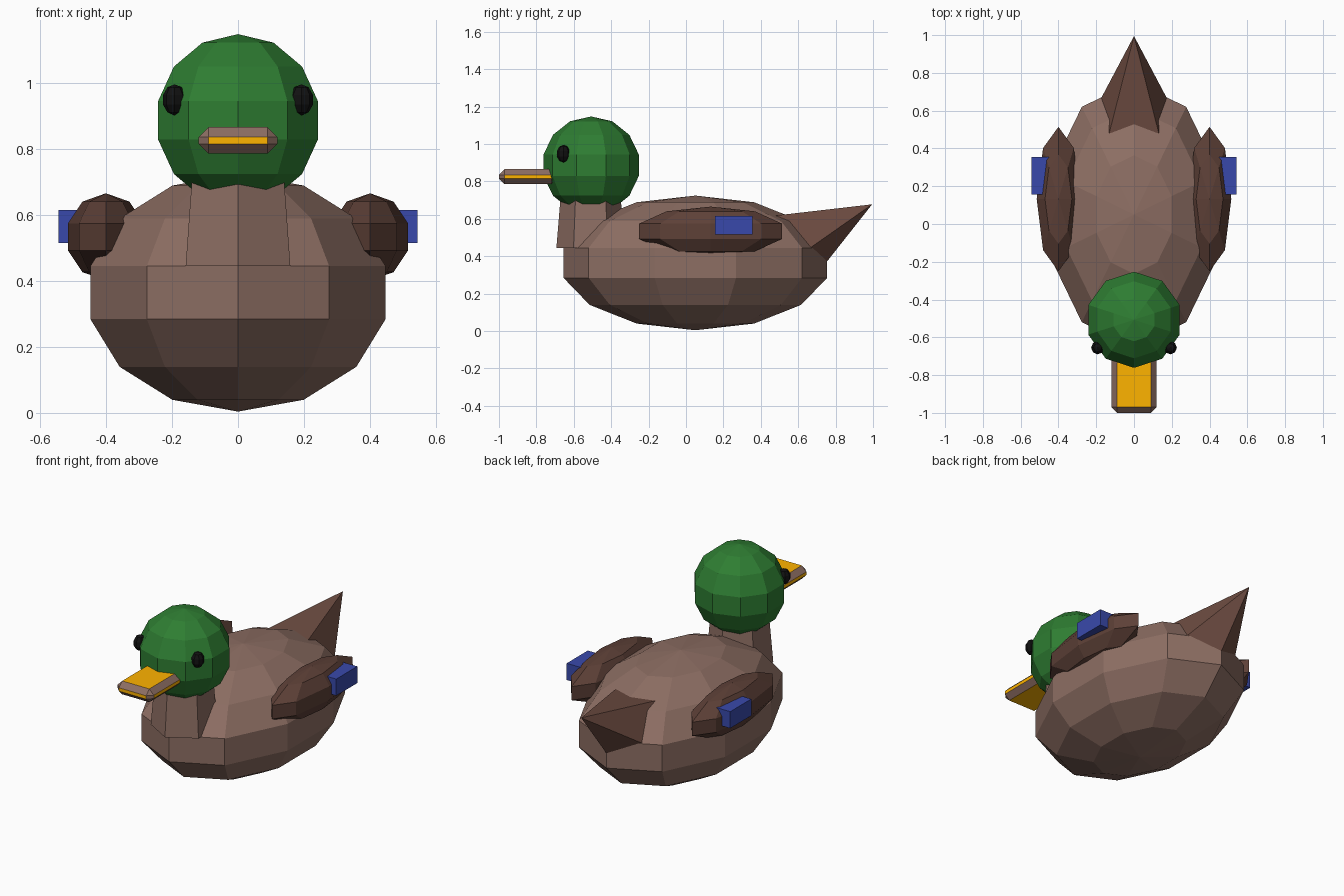
import bpy
import math

if "Cube" in bpy.data.objects:
    bpy.data.objects.remove(bpy.data.objects["Cube"])


def material(name, hexcode):
    def lin(c):
        return c / 12.92 if c <= 0.04045 else ((c + 0.055) / 1.055) ** 2.4
    mat = bpy.data.materials.new(name)
    rgb = [lin(int(hexcode[i:i + 2], 16) / 255) for i in (0, 2, 4)]
    mat.diffuse_color = (*rgb, 1)
    mat.use_nodes = True
    mat.node_tree.nodes["Principled BSDF"].inputs["Base Color"].default_value = mat.diffuse_color
    return mat


def finish(name, mat):
    obj = bpy.context.object
    obj.name = name
    obj.data.materials.append(mat)
    return obj


def ball(name, loc, radii, segments, rings, mat, rot=(0, 0, 0)):
    bpy.ops.mesh.primitive_uv_sphere_add(segments=segments, ring_count=rings, radius=1,
                                         location=loc, rotation=rot)
    bpy.context.object.scale = radii
    return finish(name, mat)


def box(name, loc, size, mat, rot=(0, 0, 0)):
    bpy.ops.mesh.primitive_cube_add(size=1, location=loc, rotation=rot)
    obj = finish(name, mat)
    obj.scale = size
    return obj


brown = material("brown", "8D6E63")
dark_brown = material("dark_brown", "5D4037")
tail_brown = material("tail_brown", "6D4C41")
green = material("green", "2E7D32")
yellow = material("yellow", "FFB300")
blue = material("blue", "3949AB")
black = material("black", "111111")

# Body and head
ball("body", (0, 0.05, 0.364), (0.482, 0.723, 0.36), 10, 7, brown)
ball("head", (0, -0.507, 0.886), (0.261, 0.261, 0.261), 10, 7, green)

# Tapered six-sided neck
bpy.ops.mesh.primitive_cone_add(vertices=6, radius1=0.183, radius2=0.156, depth=0.325,
                                location=(0, -0.51, 0.6075))
finish("neck", brown)

# Bill with contrasting bevelled edges
bill = box("bill", (0, -0.845, 0.825), (0.24, 0.31, 0.08), yellow)
bpy.ops.object.transform_apply(location=False, rotation=False, scale=True)
bill.data.materials.append(brown)
bevel = bill.modifiers.new("bevel", 'BEVEL')
bevel.width = 0.03
bevel.segments = 1
bevel.material = 1

# Five-sided tail spike, tip raised to the back
tilt = math.radians(27)
length = 0.55
bpy.ops.mesh.primitive_cone_add(
    vertices=5, radius1=0.46 * length, radius2=0, depth=length,
    location=(0, 0.995 - math.cos(tilt) * length / 2, 0.677 - math.sin(tilt) * length / 2),
    rotation=(tilt - math.pi / 2, 0, 0))
finish("tail", tail_brown)

# Paired eyes, wings and wing patches
for side, label in ((-1, "left"), (1, "right")):
    ball(label + "_eye", (side * 0.192, -0.655, 0.948), (0.037, 0.037, 0.047), 8, 5, black)
    ball(label + "_wing", (side * 0.40, 0.132, 0.533), (0.121, 0.402, 0.132), 8, 5, dark_brown)
    box(label + "_wing_patch", (side * 0.493, 0.256, 0.565), (0.10, 0.20, 0.10), blue)
